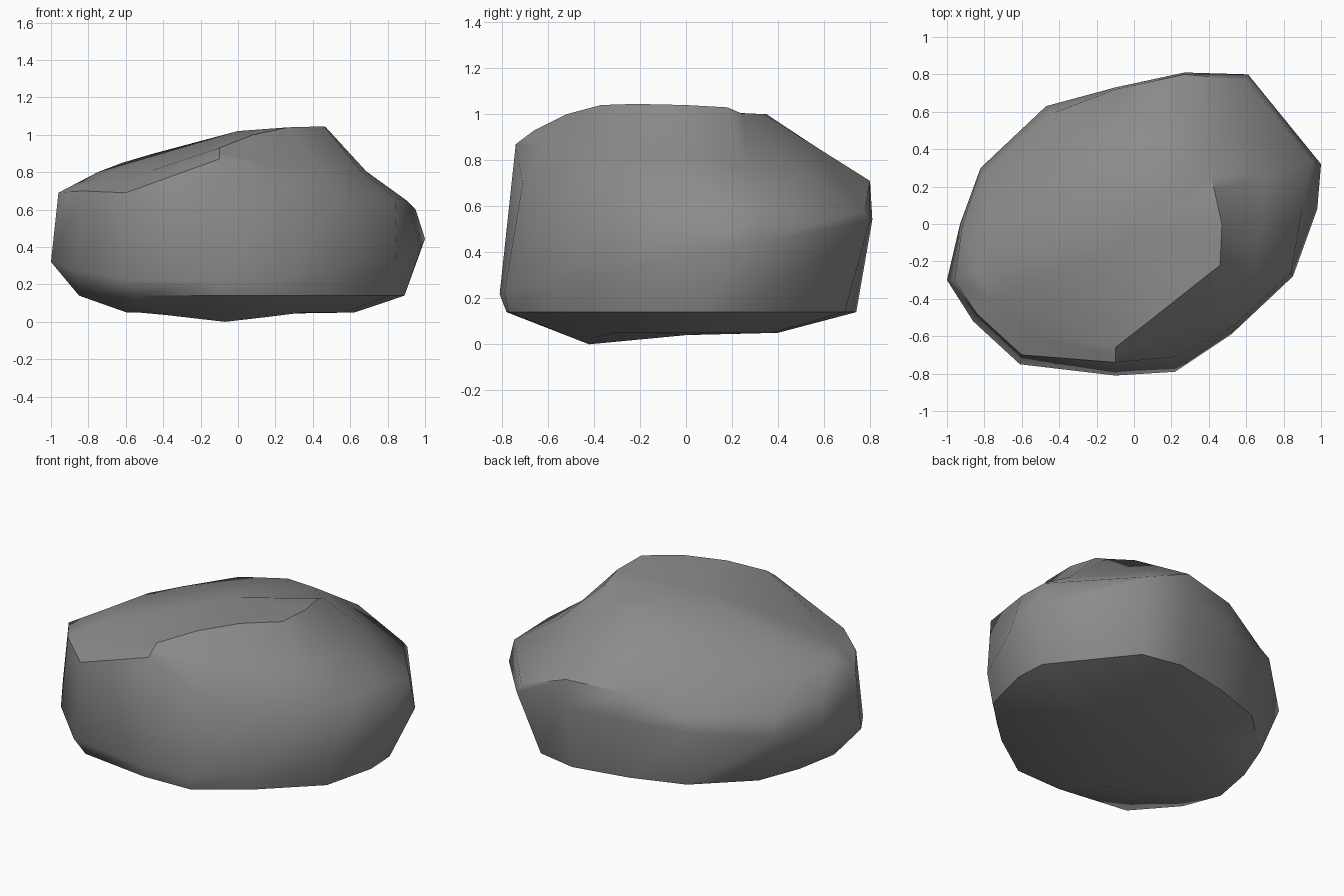
import bpy
import bmesh
import math

old = bpy.data.objects.get("Cube")
if old:
    bpy.data.objects.remove(old, do_unlink=True)

# One flat stone colour
stone = bpy.data.materials.new("stone_grey")
stone.use_nodes = True
grey = (0.26, 0.26, 0.26, 1)
stone.diffuse_color = grey
stone.node_tree.nodes["Principled BSDF"].inputs["Base Color"].default_value = grey

# Lower rim of the side wall, counter-clockwise from the +x side
rim = [(.89, .04), (.88, .24), (.52, .69), (.27, .74), (-.08, .67),
       (-.4, .56), (-.7, .28), (-.8, .02), (-.85, -.25), (-.76, -.48),
       (-.55, -.72), (-.1, -.78), (.21, -.77), (.5, -.57), (.81, -.28)]

# Widest outline
outline = [(.98, .08), (1, .32), (.61, .8), (.27, .81), (-.1, .73),
           (-.47, .63), (-.82, .3), (-.93, 0), (-1, -.3), (-.86, -.52),
           (-.61, -.75), (-.1, -.81), (.22, -.79), (.52, -.59), (.85, -.28)]

# Shoulder where the side wall turns into the upper slopes
shoulder = [(.9, .08, .65), (.95, .34, .6), (.6, .77, .58), (.27, .8, .71),
            (-.1, .72, .69), (-.44, .59, .58), (-.8, .27, .55), (-.92, -.02, .6),
            (-.96, -.3, .69), (-.84, -.48, .7), (-.6, -.7, .69),
            (-.1, -.74, .87), (.22, -.71, .7), (.54, -.54, .66), (.84, -.26, .66)]

# Rim of the sloping top
crest = [(.47, 0, 1.04), (.43, .18, 1.03), (.41, .25, 1), (.28, .34, 1),
         (.1, .35, 1), (-.2, .3, .95), (-.45, .1, .9), (-.62, 0, .85),
         (-.75, -.2, .8), (-.66, -.35, .8), (-.46, -.5, .81), (-.1, -.66, .93),
         (.08, -.52, 1), (.27, -.37, 1.04), (.46, -.22, 1.045)]

# The belly is widest low at the front and higher at the back
middle = [(x, y, .38 + .2 * y) for x, y in outline]
base = [(x, y, .14) for x, y in rim]
# The shallow underside comes to its lowest point near the front
underside = [(x * .7, y * .54, min(.05, .08 * math.hypot(x + .1, y + .78)))
             for x, y in rim]


def slope_point(low, high):
    """Point halfway up a slope, slightly hollowed on the +x side."""
    x, y, z = [(a + b) / 2 for a, b in zip(low, high)]
    return x, y, z - (.04 if x > .45 else 0)


def bridge(bm, lower, upper):
    """Join two equal rings with quads."""
    count = len(lower)
    for i in range(count):
        j = (i + 1) % count
        bm.faces.new((lower[i], lower[j], upper[j], upper[i]))


def fan(bm, ring, centre):
    """Close a ring around a single centre point."""
    pole = bm.verts.new(centre)
    for i, vert in enumerate(ring):
        bm.faces.new((vert, ring[(i + 1) % len(ring)], pole))


# Loft the boulder from the underside to the top
slope = [slope_point(low, high) for low, high in zip(shoulder, crest)]
bm = bmesh.new()
rings = [[bm.verts.new(p) for p in ring]
         for ring in (underside, base, middle, shoulder, slope, crest)]
for lower, upper in zip(rings, rings[1:]):
    bridge(bm, lower, upper)
fan(bm, rings[-1], (0, -.08, 1.02))
fan(bm, list(reversed(rings[0])), (0, 0, .04))
bmesh.ops.recalc_face_normals(bm, faces=bm.faces)

mesh = bpy.data.meshes.new("boulder")
bm.to_mesh(mesh)
bm.free()
mesh.materials.append(stone)
boulder = bpy.data.objects.new("boulder", mesh)
bpy.context.collection.objects.link(boulder)

# Smooth worn faces, keeping the hard chipped edges
bpy.ops.object.select_all(action="DESELECT")
boulder.select_set(True)
bpy.context.view_layer.objects.active = boulder
bpy.ops.object.shade_smooth_by_angle(angle=math.radians(46))
